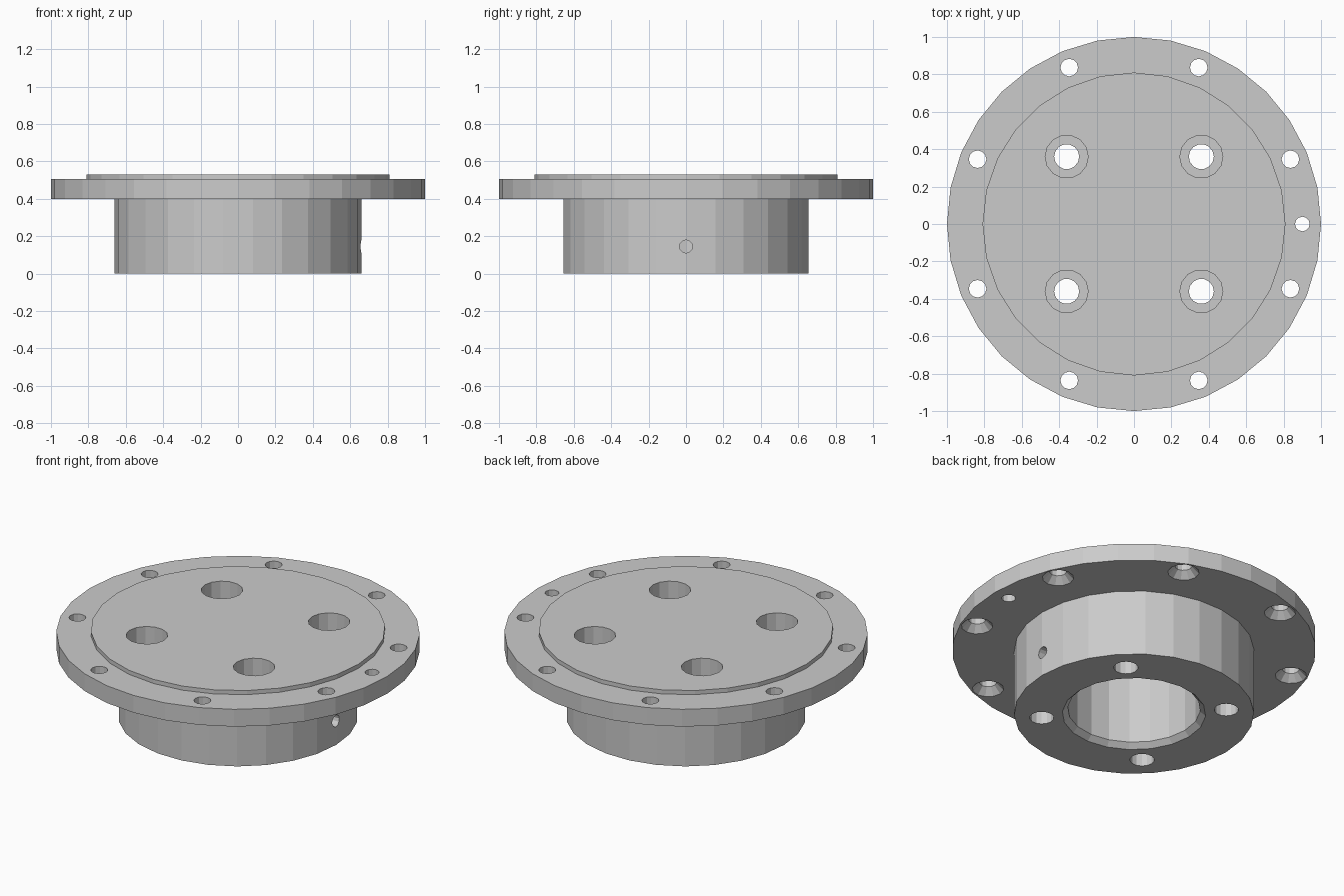
import bpy, bmesh
from math import sin, cos, pi, tau

if "Cube" in bpy.data.objects:
    bpy.data.objects.remove(bpy.data.objects["Cube"])


def lathe(name, profile, n, at=(0, 0), along_x=False):
    """Closed solid from (radius, height) rings with n flat sides."""
    bm = bmesh.new()
    rings = []
    for r, h in profile:
        ring = []
        for i in range(n):
            a = tau * i / n
            p = (at[0] + r * cos(a), at[1] + r * sin(a), h)
            if along_x:
                p = (p[2], p[0], p[1])
            ring.append(bm.verts.new(p))
        rings.append(ring)
    for a, b in zip(rings, rings[1:]):
        for i in range(n):
            j = (i + 1) % n
            bm.faces.new((a[i], a[j], b[j], b[i]))
    bm.faces.new(rings[0][::-1])
    bm.faces.new(rings[-1])
    bmesh.ops.recalc_face_normals(bm, faces=bm.faces)
    me = bpy.data.meshes.new(name)
    bm.to_mesh(me)
    bm.free()
    ob = bpy.data.objects.new(name, me)
    bpy.context.collection.objects.link(ob)
    return ob


def combine(body, tool, operation):
    mod = body.modifiers.new("bool", 'BOOLEAN')
    mod.operation = operation
    mod.solver = 'EXACT'
    mod.object = tool
    bpy.context.view_layer.objects.active = body
    bpy.ops.object.modifier_apply(modifier=mod.name)
    bpy.data.objects.remove(tool)


# flange, hub and raised face joined into one body
body = lathe("flanged_hub", [(1, 0.4), (1, 0.505)], 32)
combine(body, lathe("hub", [(0.66, 0), (0.66, 0.46)], 26), 'UNION')
combine(body, lathe("raised_face", [(0.81, 0.45), (0.81, 0.53)], 28), 'UNION')

# blind centre bore with chamfered mouth
bore = [(0.42, -0.025), (0.365, 0.03), (0.365, 0.45)]
combine(body, lathe("bore_cutter", bore, 20), 'DIFFERENCE')

# four counterbored screw holes through the hub
screw = [(0.067, -0.1), (0.067, 0.35), (0.115, 0.35), (0.115, 0.6)]
for x in (-0.36, 0.36):
    for y in (-0.36, 0.36):
        combine(body, lathe("screw_cutter", screw, 14, (x, y)), 'DIFFERENCE')

# eight rim holes, countersunk from below
sink = [(0.107, 0.38), (0.047, 0.44), (0.047, 0.6)]
for k in range(8):
    a = pi / 8 + k * pi / 4
    at = (0.905 * cos(a), 0.905 * sin(a))
    combine(body, lathe("rim_cutter", sink, 12, at), 'DIFFERENCE')

# locating pin hole and radial hole in the hub side
combine(body, lathe("pin_cutter", [(0.039, 0.3), (0.039, 0.6)], 12, (0.9, 0)), 'DIFFERENCE')
combine(body, lathe("side_cutter", [(0.035, 0.2), (0.035, 0.8)], 12, (0, 0.145), True), 'DIFFERENCE')
